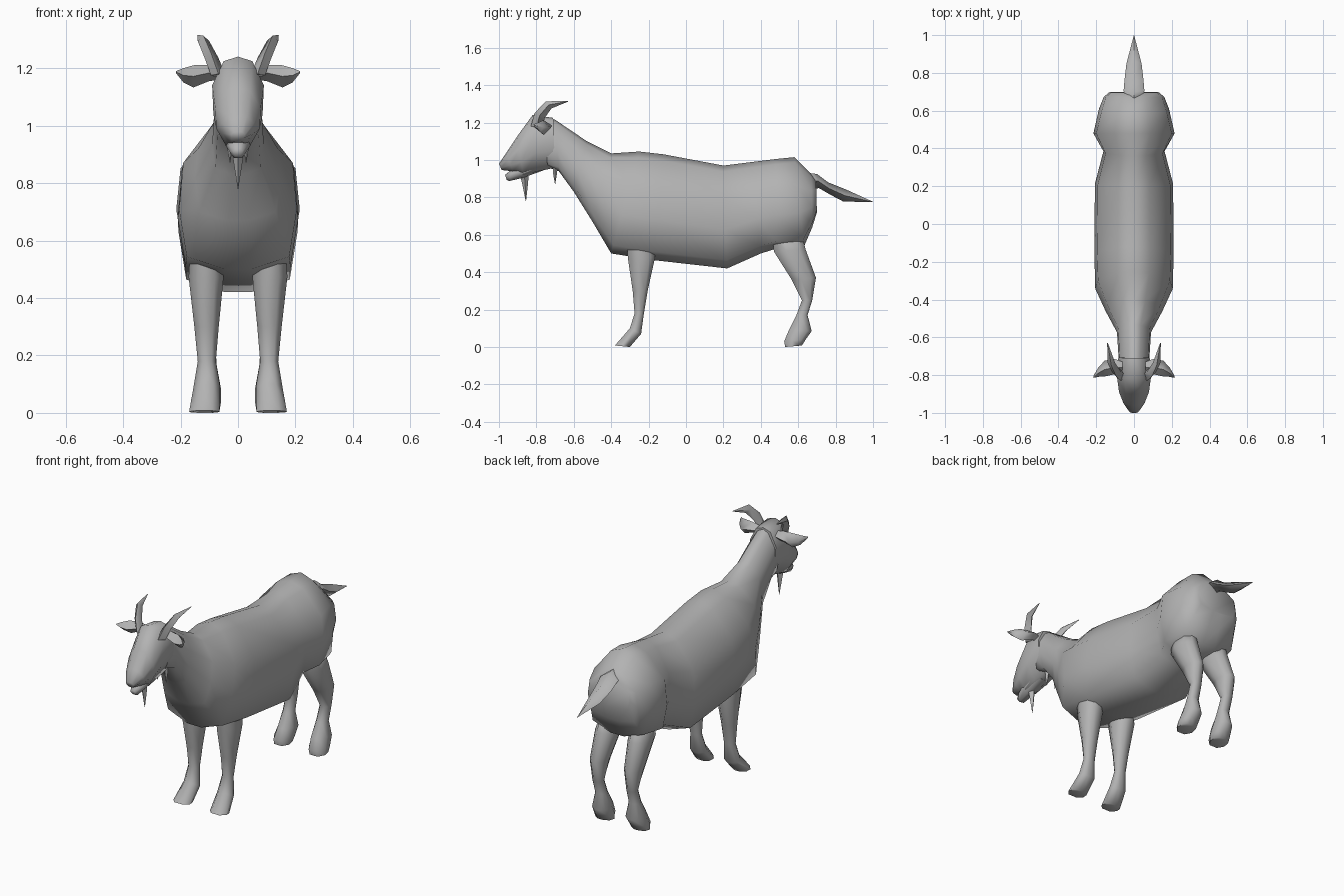
import bpy, bmesh, math
from mathutils import Vector

cube = bpy.data.objects.get("Cube")
if cube:
    bpy.data.objects.remove(cube, do_unlink=True)

grey = bpy.data.materials.new("warm_grey")
grey.use_nodes = True
COLOUR = (0.45, 0.45, 0.45, 1)
grey.diffuse_color = COLOUR
grey.node_tree.nodes["Principled BSDF"].inputs["Base Color"].default_value = COLOUR

# Half cross-sections: (sideways fraction, fraction from the lower to the upper point)
BARREL = [(0, 1), (.4, .94), (.93, .68), (1, .38), (.87, .08), (.22, 0)]
SKULL = [(0, 1), (.55, .95), (1, .68), (.95, .35), (.45, .03)]
LIMB = [(0.5, 1), (1, .62), (.9, .2), (.35, 0)]
DIAMOND = [(0, 1), (1, .5), (0, 0)]


def ring(upper, lower, side, profile):
    """Closed outline between two points, spread sideways by a vector."""
    p, q, s = Vector(upper), Vector(lower), Vector(side)
    other = [(-g, f) for g, f in reversed(profile) if g > 0]
    return [q + (p - q) * f + s * g for g, f in profile + other]


def loft(name, rings, angle=75):
    """Skin a chain of outlines and cap both ends."""
    bm = bmesh.new()
    loops = [[bm.verts.new(v) for v in r] for r in rings]
    n = len(loops[0])
    for a, b in zip(loops, loops[1:]):
        for i in range(n):
            j = (i + 1) % n
            bm.faces.new((a[i], a[j], b[j], b[i]))
    bm.faces.new(loops[0])
    bm.faces.new(loops[-1])
    bmesh.ops.remove_doubles(bm, verts=bm.verts, dist=0.0005)
    bmesh.ops.recalc_face_normals(bm, faces=bm.faces)
    mesh = bpy.data.meshes.new(name)
    bm.to_mesh(mesh)
    bm.free()
    mesh.materials.append(grey)
    obj = bpy.data.objects.new(name, mesh)
    bpy.context.collection.objects.link(obj)
    bpy.ops.object.select_all(action='DESELECT')
    obj.select_set(True)
    bpy.context.view_layer.objects.active = obj
    bpy.ops.object.shade_smooth_by_angle(angle=math.radians(angle))


def spine(name, rows, profile):
    """Part along the middle; rows are (top y, top z, bottom y, bottom z, half width)."""
    loft(name, [ring((0, ty, tz), (0, by, bz), (w, 0, 0), profile)
                for ty, tz, by, bz, w in rows])


# Neck, chest, belly and rump
spine("body", [
    (-.76, 1.225, -.74, .96, .075),
    (-.70, 1.215, -.68, .94, .083),
    (-.53, 1.10, -.60, .83, .09),
    (-.40, 1.035, -.50, .67, .15),
    (-.25, 1.045, -.40, .50, .205),
    (-.12, 1.03, -.18, .465, .21),
    (.20, .97, .22, .42, .207),
    (.36, .99, .40, .50, .162),
    (.48, 1.005, .48, .525, .215),
    (.58, 1.015, .63, .535, .185),
    (.67, .925, .675, .64, .16),
    (.695, .895, .70, .72, .13),
], BARREL)

# Skull and upper muzzle
spine("head", [
    (-.71, 1.225, -.70, .95, .083),
    (-.82, 1.24, -.79, .93, .09),
    (-.90, 1.13, -.87, .912, .079),
    (-.96, 1.04, -.925, .936, .056),
    (-1.0, .98, -.985, .945, .024),
], SKULL)

# Lower jaw
spine("lower_jaw", [
    (-.78, 1.0, -.76, .943, .05),
    (-.87, .98, -.87, .903, .045),
    (-.93, .95, -.945, .885, .03),
    (-.968, .92, -.958, .893, .016),
], SKULL)

# Chin beard
spine("beard", [
    (-.89, .93, -.84, .93, .024),
    (-.875, .87, -.845, .87, .015),
    (-.857, .78, -.855, .78, .001),
], DIAMOND)

# Tail
spine("tail", [
    (.66, .93, .67, .84, .045),
    (.70, .925, .71, .85, .055),
    (.76, .88, .77, .815, .05),
    (.86, .84, .84, .778, .04),
    (.999, .777, .998, .774, .001),
], DIAMOND)

# Leg outlines: (front y, front z, back y, back z, inner x, outer x)
FRONT_LEG = [
    (-.32, .58, -.17, .58, .06, .165),
    (-.31, .47, -.165, .48, .05, .172),
    (-.285, .30, -.205, .30, .067, .152),
    (-.275, .18, -.225, .18, .077, .14),
    (-.30, .10, -.24, .07, .062, .155),
    (-.38, .008, -.30, 0, .065, .17),
]
HIND_LEG = [
    (.46, .60, .62, .60, .07, .14),
    (.47, .51, .64, .52, .045, .165),
    (.565, .36, .695, .37, .065, .155),
    (.62, .25, .675, .25, .078, .14),
    (.59, .17, .65, .17, .075, .14),
    (.55, .09, .672, .085, .06, .155),
    (.525, .03, .64, .04, .06, .165),
    (.53, 0, .62, .008, .065, .165),
]


def leg(name, rows, s):
    loft(name, [ring((s * (a + b) / 2, fy, fz), (s * (a + b) / 2, by, bz),
                     ((b - a) / 2, 0, 0), LIMB)
                for fy, fz, by, bz, a, b in rows])


for side, s in (("left", 1), ("right", -1)):
    leg(side + "_front_leg", FRONT_LEG, s)
    leg(side + "_hind_leg", HIND_LEG, s)

    # Horn swept up, out and back
    loft(side + "_horn", [ring((s * x, y0, z0), (s * x, y1, z1), (w, 0, 0), DIAMOND)
                          for x, y0, z0, y1, z1, w in [
        (.068, -.83, 1.18, -.77, 1.17, .026),
        (.093, -.81, 1.25, -.755, 1.225, .024),
        (.12, -.75, 1.313, -.72, 1.275, .02),
        (.14, -.63, 1.316, -.63, 1.312, .002)]])

    # Ear, leaf shaped and pointing outwards
    loft(side + "_ear", [ring((s * x, y, z0), (s * x, y + .01, z1), (0, d, 0), DIAMOND)
                         for x, y, z0, z1, d in [
        (.06, -.76, 1.205, 1.16, .025),
        (.10, -.76, 1.212, 1.155, .04),
        (.155, -.77, 1.21, 1.133, .042),
        (.19, -.79, 1.20, 1.15, .024),
        (.215, -.815, 1.19, 1.182, .002)]])

    # Throat wattle
    loft(side + "_wattle", [ring((s * .028, -.70 - d, z), (s * .028, -.70 + d, z),
                                 (d, 0, 0), DIAMOND)
                            for z, d in [(.98, .014), (.93, .011), (.872, .001)]])
